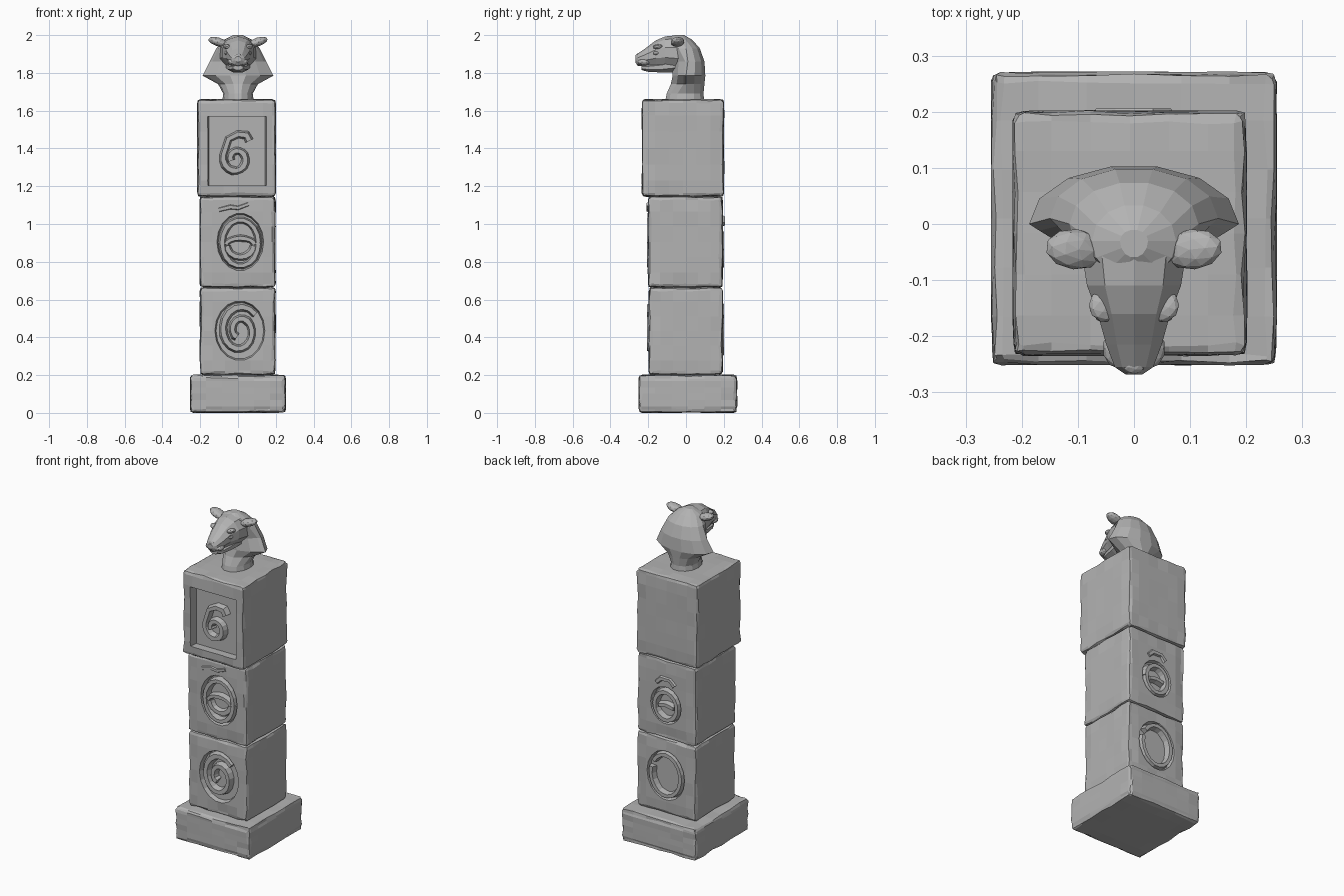
import bpy, bmesh, math, random
from mathutils import Vector

if "Cube" in bpy.data.objects:
    bpy.data.objects.remove(bpy.data.objects["Cube"])

random.seed(7)
stone = bpy.data.materials.new("grey stone")
stone.diffuse_color = (0.45, 0.45, 0.45, 1)
stone.use_nodes = True
stone.node_tree.nodes["Principled BSDF"].inputs["Base Color"].default_value = stone.diffuse_color


def finish(name, bm):
    bmesh.ops.recalc_face_normals(bm, faces=bm.faces)
    me = bpy.data.meshes.new(name)
    bm.to_mesh(me)
    bm.free()
    me.materials.append(stone)
    ob = bpy.data.objects.new(name, me)
    bpy.context.collection.objects.link(ob)
    return ob


def loft(name, rings):
    bm = bmesh.new()
    vs = [[bm.verts.new(p) for p in r] for r in rings]
    n = len(rings[0])
    for a, b in zip(vs, vs[1:]):
        for i in range(n):
            bm.faces.new((a[i], a[(i + 1) % n], b[(i + 1) % n], b[i]))
    bm.faces.new(vs[0])
    bm.faces.new(vs[-1])
    return finish(name, bm)


def worn_block(name, lo, hi, wear=0.018, cuts=5):
    """Box with rounded, chipped edges and slightly uneven faces."""
    bm = bmesh.new()
    bmesh.ops.create_cube(bm, size=1)
    for v in bm.verts:
        v.co = Vector([lo[i] + (v.co[i] + 0.5) * (hi[i] - lo[i]) for i in range(3)])
    bmesh.ops.subdivide_edges(bm, edges=bm.edges[:], cuts=cuts, use_grid_fill=True)
    sharp = [e for e in bm.edges if e.calc_face_angle(0) > 1]
    bmesh.ops.bevel(bm, geom=sharp, offset=wear, segments=2, profile=0.6, affect='EDGES')
    mid = [(a + b) / 2 for a, b in zip(lo, hi)]
    for v in bm.verts:
        near = sum(min(v.co[i] - lo[i], hi[i] - v.co[i]) < wear * 1.3 for i in range(3))
        amount = 0.008 if near > 1 else 0.002
        for i in range(3):
            d = min(v.co[i] - lo[i], hi[i] - v.co[i])
            if d < wear * 1.3:
                v.co[i] += math.copysign(random.random() * amount, mid[i] - v.co[i])
    return finish(name, bm)


def cut(ob, cutter):
    m = ob.modifiers.new("carve", 'BOOLEAN')
    m.operation, m.solver, m.object = 'DIFFERENCE', 'EXACT', cutter
    bpy.context.view_layer.objects.active = ob
    bpy.ops.object.modifier_apply(modifier=m.name)
    bpy.data.objects.remove(cutter)


def oval(cx, cz, rx, rz, a0=0, a1=360, n=18, shrink=0.0):
    pts = []
    for i in range(n + 1):
        t = i / n
        a = math.radians(a0 + (a1 - a0) * t)
        k = 1 - shrink * t
        pts.append((cx + rx * k * math.cos(a), cz + rz * k * math.sin(a)))
    return pts


def oval_recess(block, cx, cz, rx, rz, y0, y1):
    pts = oval(cx, cz, rx, rz, n=18)[:-1]
    small = oval(cx, cz, rx * 0.9, rz * 0.9, n=18)[:-1]
    cut(block, loft("recess_cutter", [[(x, y0, z) for x, z in small],
                                      [(x, y1, z) for x, z in pts]]))


def ridge(name, pts, y, side, w=0.02, h=0.03):
    """Raised carved band following a path on the front (-1) or back (+1)."""
    rings = []
    for i, (x, z) in enumerate(pts):
        a, b = pts[max(i - 1, 0)], pts[min(i + 1, len(pts) - 1)]
        t = Vector((b[0] - a[0], b[1] - a[1])).normalized()
        nx, nz = -t.y, t.x
        k = w * random.uniform(0.85, 1.1)
        rings.append([(x + nx * k * s, y + side * d, z + nz * k * s)
                      for s, d in ((1, 0), (0.55, h), (-0.55, h), (-1, 0))])
    return loft(name, rings)


# Base slab and three stacked blocks
worn_block("base_slab", (-0.255, -0.252, 0), (0.255, 0.272, 0.203), 0.016)
low = worn_block("lower_block", (-0.203, -0.2, 0.2), (0.2, 0.197, 0.667))
mid = worn_block("middle_block", (-0.205, -0.203, 0.662), (0.2, 0.197, 1.148))
top = worn_block("upper_block", (-0.217, -0.236, 1.143), (0.202, 0.203, 1.662))

# Sunken carving fields
oval_recess(low, 0.01, 0.435, 0.14, 0.167, -0.172, -0.23)
oval_recess(low, 0.0, 0.44, 0.135, 0.16, 0.17, 0.23)
oval_recess(mid, 0.012, 0.905, 0.13, 0.16, -0.172, -0.23)
oval_recess(mid, 0.0, 0.87, 0.11, 0.12, 0.17, 0.23)
cut(top, loft("panel_cutter", [[(x * k + c, y, z) for x, z in
    ((-0.155, 1.205), (0.155, 1.205), (0.155, 1.57), (-0.155, 1.57))]
    for k, c, y in ((0.96, -0.005, -0.185), (1.03, -0.005, -0.27))]))

# Raised ornaments: spiral, ringed eye, coil, and plain rings on the back
ridge("spiral_ornament", oval(0.01, 0.435, 0.108, 0.135, 40, 600, 26, 0.72), -0.17, -1, 0.023, 0.036)
ridge("eye_ring", oval(0.012, 0.9, 0.096, 0.122), -0.17, -1, 0.02, 0.036)
ridge("eye_upper_lid", oval(0.012, 0.89, 0.075, 0.035, 0, 180, 8), -0.17, -1, 0.018, 0.034)
ridge("eye_lower_lid", oval(0.012, 0.885, 0.07, 0.06, 180, 360, 8), -0.17, -1, 0.022, 0.026)
ridge("brow_ornament", [(-0.1, 1.075), (-0.04, 1.09), (0.0, 1.085), (0.055, 1.105)], -0.196, -1, 0.014, 0.012)
ridge("coil_ornament", [(0.06, 1.44), (0.045, 1.47), (0.0, 1.475), (-0.05, 1.45)]
      + oval(-0.01, 1.345, 0.07, 0.075, 165, 560, 18, 0.6), -0.183, -1, 0.023, 0.034)
ridge("back_lower_ring", oval(0.0, 0.44, 0.1, 0.125, 35, 375), 0.168, 1, 0.02, 0.034)
ridge("back_middle_ring", oval(0.0, 0.865, 0.075, 0.085), 0.168, 1, 0.02, 0.034)
ridge("back_middle_bar", [(-0.05, 0.86), (0.0, 0.87), (0.05, 0.86)], 0.168, 1, 0.018, 0.03)
ridge("back_brow", [(-0.06, 1.0), (-0.03, 1.03), (0.03, 1.03), (0.06, 1.0)], 0.19, 1, 0.018, 0.016)

# Neck and flaring hood: thin side flanges, full back
rings = []
for z, hw, yb, yt, yf in ((1.64, 0.085, 0.1, 0, -0.115), (1.69, 0.078, 0.095, 0, -0.105),
                          (1.74, 0.105, 0.1, 0, -0.085), (1.785, 0.187, 0.105, 0, -0.075),
                          (1.86, 0.15, 0.1, 0.01, -0.075), (1.93, 0.115, 0.075, 0.0, -0.09),
                          (1.975, 0.075, 0.035, -0.03, -0.1), (2.0, 0.025, -0.01, -0.03, -0.06)):
    ring = []
    for i in range(14):
        a = 2 * math.pi * i / 14
        s = math.sin(a)
        flare = 2.2 if 1.72 < z < 1.9 else 1.0
        y = yt + (yb - yt) * s if s >= 0 else yt + (yf - yt) * abs(s) ** flare
        ring.append((hw * math.cos(a), y, z))
    rings.append(ring)
loft("neck_and_hood", rings)


def snout(name, sections, n=10):
    return loft(name, [[(hw * math.cos(2 * math.pi * (i + 0.5) / n), y,
                         zc + hz * math.sin(2 * math.pi * (i + 0.5) / n))
                        for i in range(n)] for y, zc, hw, hz in sections])


# Animal head: skull with muzzle, and the lower jaw
snout("head", ((0.04, 1.89, 0.08, 0.07), (-0.04, 1.905, 0.1, 0.095), (-0.11, 1.908, 0.088, 0.085),
               (-0.16, 1.9, 0.068, 0.072), (-0.215, 1.882, 0.052, 0.048),
               (-0.255, 1.87, 0.036, 0.033), (-0.268, 1.872, 0.016, 0.016)))
snout("lower_jaw", ((-0.04, 1.845, 0.07, 0.045), (-0.13, 1.83, 0.06, 0.03),
                    (-0.2, 1.826, 0.046, 0.022), (-0.235, 1.828, 0.028, 0.014)), 8)


def blob(name, pos, size, tilt=0.0, turn=0.0):
    bpy.ops.mesh.primitive_ico_sphere_add(subdivisions=2, radius=1, location=pos,
                                          rotation=(0, tilt, turn))
    ob = bpy.context.object
    ob.name, ob.scale = name, size
    ob.data.materials.append(stone)


# Ears, brows, eyes and cheeks on both sides, plus nose
for s, side in ((-1, "left"), (1, "right")):
    blob(side + "_ear", (s * 0.105, -0.045, 1.964), (0.055, 0.036, 0.023), -s * 0.3, s * 0.1)
    blob(side + "_brow", (s * 0.05, -0.145, 1.935), (0.032, 0.03, 0.015), -s * 0.3, -s * 0.3)
    blob(side + "_eye", (s * 0.058, -0.155, 1.905), (0.014, 0.02, 0.012))
    blob(side + "_cheek", (s * 0.026, -0.222, 1.858), (0.03, 0.036, 0.02))
blob("nose", (0, -0.25, 1.89), (0.022, 0.018, 0.014))
